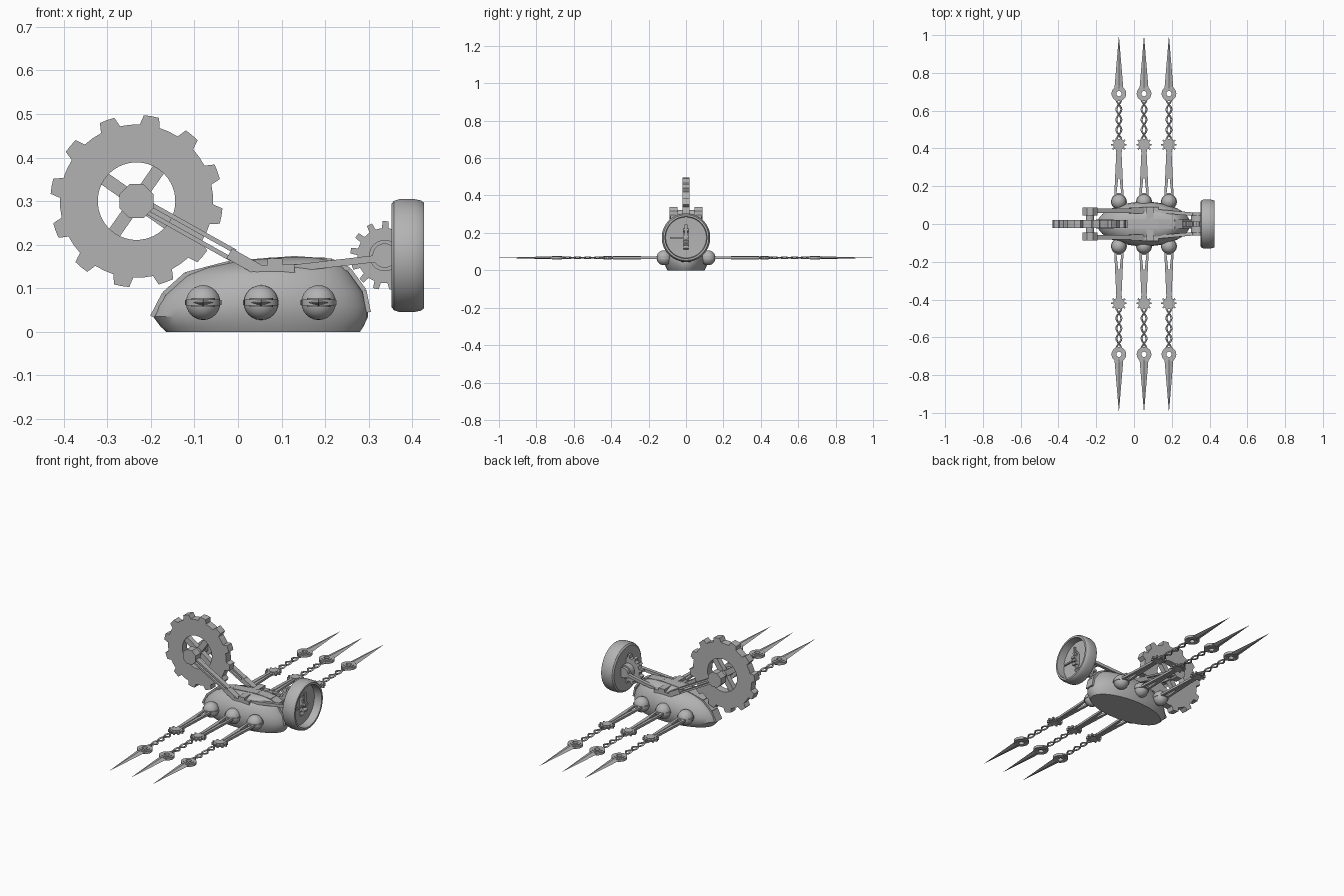
import bpy, bmesh, math
from mathutils import Matrix, Vector

if "Cube" in bpy.data.objects:
    bpy.data.objects.remove(bpy.data.objects["Cube"])

metal = bpy.data.materials.new("grey_metal")
metal.diffuse_color = (0.45, 0.45, 0.45, 1)
metal.use_nodes = True
metal.node_tree.nodes["Principled BSDF"].inputs["Base Color"].default_value = metal.diffuse_color


def finish(name, bm, angle=30):
    bmesh.ops.recalc_face_normals(bm, faces=bm.faces)
    me = bpy.data.meshes.new(name)
    bm.to_mesh(me)
    bm.free()
    ob = bpy.data.objects.new(name, me)
    bpy.context.collection.objects.link(ob)
    me.materials.append(metal)
    bpy.ops.object.select_all(action='DESELECT')
    ob.select_set(True)
    bpy.context.view_layer.objects.active = ob
    bpy.ops.object.shade_smooth_by_angle(angle=math.radians(angle))
    return ob


def plate(name, outer, inner, place, t):
    """Flat plate with a hole: two outlines of equal count, extruded by +-t."""
    bm = bmesh.new()
    L = [[bm.verts.new(place(a, b, d)) for a, b in pts]
         for pts in (outer, inner) for d in (-t, t)]
    n = len(outer)
    for i in range(n):
        j = (i + 1) % n
        for p, q in ((0, 1), (1, 3), (3, 2), (2, 0)):
            bm.faces.new((L[p][i], L[p][j], L[q][j], L[q][i]))
    return finish(name, bm)


def cog(n, root, tip, hole, start=0.0):
    """Outlines of a toothed wheel and its round hole."""
    outer, inner = [], []
    for k in range(n):
        for f, r in ((-.5, root), (-.25, root), (-.21, (root + tip) / 2), (-.17, tip),
                     (0, tip), (.17, tip), (.21, (root + tip) / 2), (.25, root)):
            a = start + (k + f) * math.tau / n
            outer.append((r * math.cos(a), r * math.sin(a)))
            inner.append((hole * math.cos(a), hole * math.sin(a)))
    return outer, inner


def bar(name, p, q, w, h):
    """Box from p to q, w wide along y (or x for bars along y), h deep."""
    p, q = Vector(p), Vector(q)
    d = (q - p).normalized()
    side = Vector((0, 1, 0)) if abs(d.y) < .9 else Vector((1, 0, 0))
    up = d.cross(side).normalized()
    m = Matrix((d * (q - p).length, side * w, up * h)).transposed().to_4x4()
    m.translation = (p + q) / 2
    bm = bmesh.new()
    bmesh.ops.create_cube(bm, size=1, matrix=m)
    return finish(name, bm)


def lathe(name, prof, centre, axis, n=32):
    """Revolve (radius, distance) points around the x, y or z axis."""
    bm = bmesh.new()
    rings = []
    for r, h in prof:
        row = []
        for i in range(n):
            a = math.tau * (i + .5) / n
            u, v = r * math.cos(a), r * math.sin(a)
            co = {'x': (h, u, v), 'y': (u, h, v), 'z': (u, v, h)}[axis]
            row.append(bm.verts.new(Vector(centre) + Vector(co)))
        rings.append(row)
    for A, B in zip(rings, rings[1:]):
        for i in range(n):
            j = (i + 1) % n
            bm.faces.new((A[i], A[j], B[j], B[i]))
    bm.faces.new(rings[0])
    bm.faces.new(rings[-1])
    return finish(name, bm)


# Body: stacked ovals (height, back x, front x, half width)
bm = bmesh.new()
rows = []
for z, x0, x1, w in ((0, -.165, .28, .1), (.012, -.178, .288, .106), (.035, -.195, .299, .114),
                     (.06, -.187, .298, .118), (.09, -.165, .288, .115), (.13, -.12, .262, .1),
                     (.148, -.075, .248, .08), (.162, -.01, .228, .055), (.17, .07, .2, .03)):
    rows.append([bm.verts.new(((x0 + x1) / 2 + (x1 - x0) / 2 * math.cos(i * math.tau / 40),
                               w * math.sin(i * math.tau / 40), z)) for i in range(40)])
for A, B in zip(rows, rows[1:]):
    for i in range(40):
        j = (i + 1) % 40
        bm.faces.new((A[i], A[j], B[j], B[i]))
bm.faces.new(rows[0])
bm.faces.new(rows[-1])
finish("body_shell", bm)

# Raised strip along the back
spine = [(-.197, .04), (-.17, .092), (-.12, .137), (-.02, .163), (.13, .174), (.215, .168),
         (.255, .148), (.29, .1), (.3, .05)]
for (xa, za), (xb, zb) in zip(spine, spine[1:]):
    bar("spine_strip", (xa, 0, za - .005), (xb, 0, zb - .005), .05, .01)

# Large rear cog wheel with hub, axle and spokes
WX, WZ = -.233, .3
outer, inner = cog(12, .176, .198, .089, math.radians(80))
plate("rear_wheel", outer, inner, lambda a, b, d: (WX + a, d, WZ + b), .02)
for deg in (55, 145, 235, 325):
    a = math.radians(deg)
    bar("wheel_spoke", (WX, 0, WZ), (WX + .1 * math.cos(a), 0, WZ + .1 * math.sin(a)), .028, .03)
lathe("rear_axle", [(.022, -.07), (.022, .07)], (WX, 0, WZ), 'y', 16)
for s in (-1, 1):
    lathe("axle_cap", [(.042, s * .045), (.042, s * .088)], (WX, 0, WZ), 'y', 8)
    # Rear arm: broad root and two thin rods
    bar("rear_arm_root", (.055, s * .072, .138), (-.02, s * .072, .18), .032, .026)
    for o in (-.009, .009):
        bar("rear_arm_rod", (-.01 + o * .5, s * .07, .175 + o), (-.205 + o * .5, s * .07, .284 + o),
            .026, .010)
    # Front arm and its shoulder
    bar("arm_shoulder", (.04, s * .075, .142), (.13, s * .075, .146), .03, .02)
    bar("front_arm", (.11, s * .07, .144), (.335, s * .05, .17), .018, .016)
    lathe("front_hub", [(.036, s * .012), (.036, s * .045), (.028, s * .045), (.028, s * .06)],
          (.337, 0, .175), 'y', 24)
bar("shoulder_beam", (.085, -.09, .158), (.085, .09, .158), .035, .02)

# Small front cog
outer, inner = cog(13, .063, .079, .02, .1)
plate("front_cog", outer, inner, lambda a, b, d: (.337 + a, d, .175 + b), .013)

# Round dial with recessed face
lathe("dial_case", [(.05, .352), (.118, .352), (.126, .358), (.13, .37), (.13, .405), (.127, .42),
                    (.122, .427), (.112, .427), (.109, .385), (.03, .382)], (0, 0, .175), 'x', 40)
lathe("dial_pin", [(.012, .38), (.012, .408)], (0, 0, .175), 'x', 16)
bar("dial_hand_long", (.4, 0, .175), (.4, -.085, .175), .008, .008)
bar("dial_hand_short", (.404, 0, .175), (.404, 0, .245), .014, .008)


# Legs
LZ = .067


def strand(name, x, s, phase):
    """One wire of the twisted lower leg."""
    bm = bmesh.new()
    prev = None
    N = 24
    for i in range(N + 1):
        f = i / N
        a = phase + f * math.tau * 2
        c = Vector((x + .013 * math.cos(a), s * (.445 + .215 * f), LZ + .004 * math.sin(a)))
        row = [bm.verts.new(c + Vector((.0055 * math.cos(k * math.tau / 6), 0,
                                        .004 * math.sin(k * math.tau / 6)))) for k in range(6)]
        if prev:
            for k in range(6):
                m = (k + 1) % 6
                bm.faces.new((prev[k], prev[m], row[m], row[k]))
        else:
            bm.faces.new(row)
        prev = row
    bm.faces.new(prev)
    finish(name, bm, 50)


for x in (-.08, .053, .185):
    for s in (-1, 1):
        # Split ball joint with a belt
        ball = [(max(.0005, .04 * math.cos(t)), .04 * math.sin(t))
                for t in [math.pi * (i / 12 - .5) for i in range(13)]]
        lathe("ball_joint", ball, (x, s * .118, LZ), 'z', 24)
        lathe("joint_belt", [(.042, -.006), (.042, .006)], (x, s * .118, LZ), 'z', 24)

        def at(cy):
            return lambda a, b, d: (x + a, s * (cy + b), LZ + d)
        # Thigh plate with slot
        plate("thigh", [(-.025, .14), (.025, .14), (.013, .4), (-.013, .4)],
              [(-.012, .165), (.012, .165), (.004, .24), (-.004, .24)], at(0), .006)
        bar("thigh_ridge", (x, s * .24, LZ), (x, s * .39, LZ), .008, .018)
        # Knee cog
        outer, inner = cog(10, .03, .041, .012)
        plate("knee_cog", outer, inner, at(.42), .006)
        lathe("knee_collar", [(.022, -.009), (.022, .009)], (x, s * .42, LZ), 'z', 16)
        # Twisted shin
        strand("shin_wire", x, s, 0)
        strand("shin_wire", x, s, math.pi)
        # Ankle ring
        circ = [(math.cos(i * math.tau / 24), math.sin(i * math.tau / 24)) for i in range(24)]
        plate("ankle_ring", [(.039 * a, .039 * b) for a, b in circ],
              [(.017 * a, .017 * b) for a, b in circ], at(.69), .007)
        plate("ankle_washer", [(.027 * a, .027 * b) for a, b in circ],
              [(.014 * a, .014 * b) for a, b in circ], at(.69), .01)
        # Spike foot
        bm = bmesh.new()
        tip = bm.verts.new((x, s, LZ))
        base = [bm.verts.new((x + a, s * .712, LZ + b))
                for a, b in ((-.024, 0), (0, .008), (.024, 0), (0, -.008))]
        bm.faces.new(base)
        for k in range(4):
            bm.faces.new((base[k], base[(k + 1) % 4], tip))
        finish("spike_foot", bm, 10)
